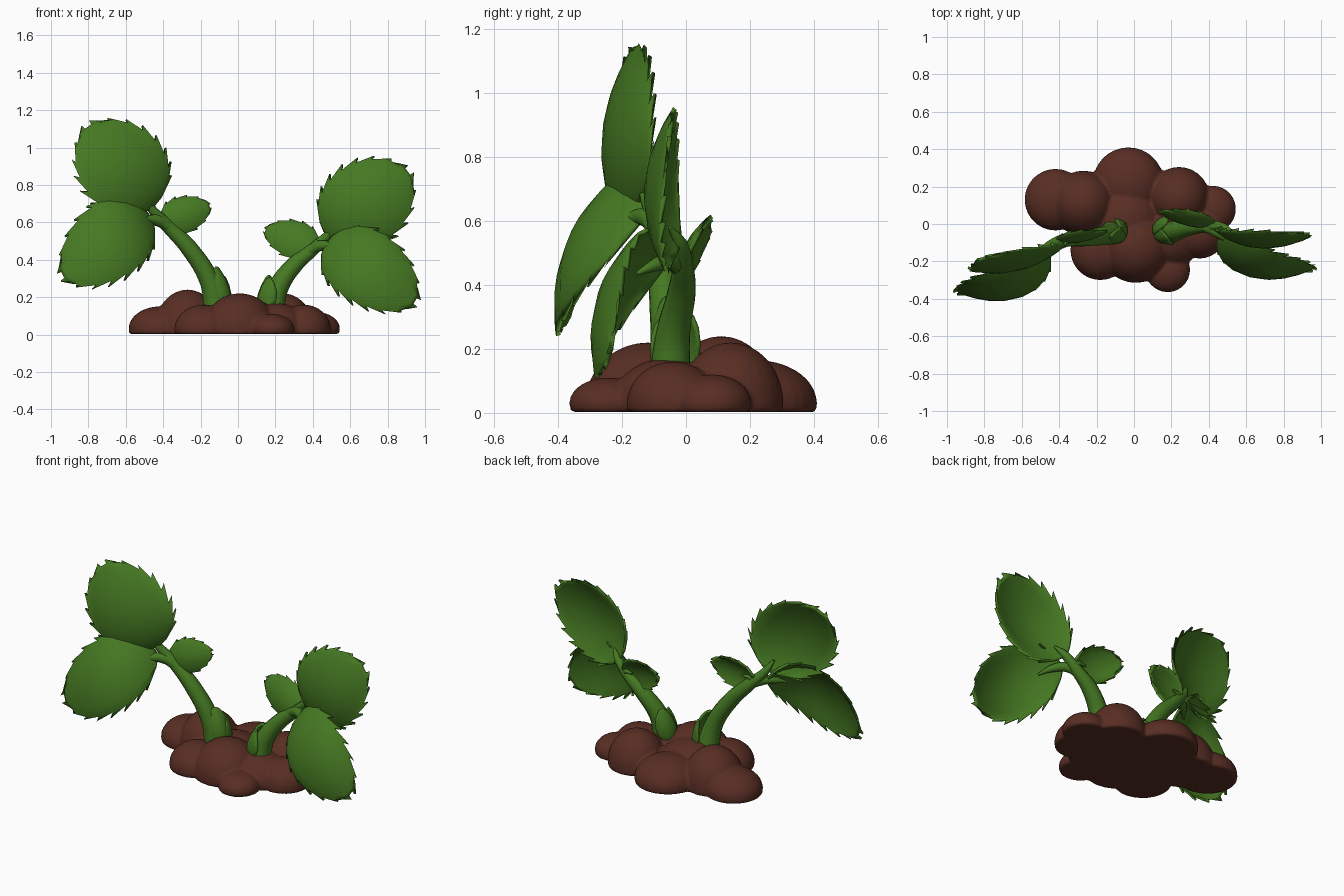
import bpy, bmesh, math
from mathutils import Vector, Matrix

if "Cube" in bpy.data.objects:
    bpy.data.objects.remove(bpy.data.objects["Cube"])


def material(name, rgb):
    m = bpy.data.materials.new(name)
    m.diffuse_color = (*rgb, 1)
    m.use_nodes = True
    m.node_tree.nodes["Principled BSDF"].inputs["Base Color"].default_value = m.diffuse_color
    return m


LEAF = material("leaf green", (0.06, 0.19, 0.016))
SOIL = material("soil brown", (0.098, 0.027, 0.017))


def add_object(name, bm, mat):
    mesh = bpy.data.meshes.new(name)
    bmesh.ops.recalc_face_normals(bm, faces=bm.faces)
    bm.to_mesh(mesh)
    bm.free()
    mesh.materials.append(mat)
    ob = bpy.data.objects.new(name, mesh)
    bpy.context.collection.objects.link(ob)
    return ob


def smooth(ob, degrees=40):
    bpy.ops.object.select_all(action='DESELECT')
    ob.select_set(True)
    bpy.context.view_layer.objects.active = ob
    bpy.ops.object.shade_smooth_by_angle(angle=math.radians(degrees))


def leaf(name, base, tip, side, arch, cup, rows=10, teeth=True, facing=(0, -1, 0), taper=0.12):
    """Cupped oval blade from base to tip; side is the half-width vector."""
    base, tip, side = Vector(base), Vector(tip), Vector(side)
    axis = tip - base
    n = axis.cross(side).normalized()
    if n.dot(Vector(facing)) < 0:
        n = -n

    def point(u, v):
        c = min(max(u, 0), 1)
        s = c ** 0.85
        w = max(0.10, (4 * c * (1 - c)) ** 0.5 * (1 + taper / 2 - taper * c))
        return (base + axis * u + side * (v * w * 0.95)
                + n * (arch * 4 * s * (1 - s) - cup * (v * w) ** 2))

    bm = bmesh.new()
    us = [(1 - math.cos(math.pi * i / rows)) / 2 for i in range(rows + 1)]
    cols = 8
    grid = [[bm.verts.new(point(u, -1 + 2 * j / cols)) for j in range(cols + 1)] for u in us]
    for i in range(rows):
        for j in range(cols):
            bm.faces.new((grid[i][j], grid[i][j + 1], grid[i + 1][j + 1], grid[i + 1][j]))
        # saw teeth pointing toward the tip
        if teeth and i > 0:
            for j, v in ((0, -1.13), (cols, 1.13)):
                t = bm.verts.new(point(us[i + 1] + 0.045, v))
                bm.faces.new((grid[i][j], grid[i + 1][j], t))
    ob = add_object(name, bm, LEAF)
    s = ob.modifiers.new("thickness", 'SOLIDIFY')
    s.thickness = 0.014
    s.offset = 0
    smooth(ob)


def stem(name, pts):
    """Tapered tube through (x, y, z, radius) points."""
    cu = bpy.data.curves.new(name, 'CURVE')
    cu.dimensions = '3D'
    cu.bevel_depth = 1
    cu.bevel_resolution = 3
    cu.resolution_u = 6
    cu.use_fill_caps = True
    sp = cu.splines.new('BEZIER')
    sp.bezier_points.add(len(pts) - 1)
    for bp, (x, y, z, r) in zip(sp.bezier_points, pts):
        bp.co = (x, y, z)
        bp.radius = r
        bp.handle_left_type = bp.handle_right_type = 'AUTO'
    cu.materials.append(LEAF)
    ob = bpy.data.objects.new(name, cu)
    bpy.context.collection.objects.link(ob)
    bpy.ops.object.select_all(action='DESELECT')
    ob.select_set(True)
    bpy.context.view_layer.objects.active = ob
    bpy.ops.object.convert(target='MESH')
    smooth(bpy.context.view_layer.objects.active, 50)


# Soil: flat-bottomed clods (x, y, radius, height) fused together
clods = [(-0.03, 0.22, 0.19, 0.165), (-0.42, 0.13, 0.165, 0.15), (-0.27, 0.11, 0.175, 0.24),
         (0.24, 0.14, 0.165, 0.22), (0.42, 0.08, 0.125, 0.12), (0.35, -0.04, 0.145, 0.16),
         (0.01, -0.12, 0.195, 0.22), (-0.18, -0.14, 0.16, 0.16), (0.18, -0.245, 0.12, 0.11),
         (0.20, -0.06, 0.17, 0.17), (-0.05, 0.02, 0.2, 0.19)]
bm = bmesh.new()
for x, y, r, h in clods:
    c = 0.03
    m = Matrix.Translation((x, y, c)) @ Matrix.Diagonal((r, r, h - c, 1))
    bmesh.ops.create_uvsphere(bm, u_segments=28, v_segments=18, radius=1, matrix=m)
for v in bm.verts:
    v.co.z = max(v.co.z, 0.002)
soil = add_object("soil_mound", bm, SOIL)
rm = soil.modifiers.new("fuse", 'REMESH')
rm.mode = 'VOXEL'
rm.voxel_size = 0.01
rm.use_smooth_shade = True

# Stems and short leaf stalks
stem("left_stem", [(-0.115, -0.045, 0.12, 0.068), (-0.15, -0.06, 0.28, 0.053),
                   (-0.26, -0.075, 0.46, 0.046), (-0.38, -0.09, 0.585, 0.036),
                   (-0.46, -0.12, 0.67, 0.024), (-0.50, -0.15, 0.74, 0.008)])
stem("left_lower_stalk", [(-0.36, -0.09, 0.57, 0.03), (-0.43, -0.12, 0.61, 0.032),
                          (-0.49, -0.165, 0.61, 0.022), (-0.54, -0.22, 0.59, 0.006)])
stem("left_small_stalk", [(-0.36, -0.09, 0.57, 0.02), (-0.39, -0.085, 0.62, 0.017),
                          (-0.34, -0.07, 0.635, 0.006)])
stem("right_stem", [(0.18, -0.05, 0.12, 0.066), (0.215, -0.04, 0.25, 0.055),
                    (0.30, -0.015, 0.37, 0.046), (0.40, -0.01, 0.455, 0.034),
                    (0.48, -0.02, 0.53, 0.024), (0.53, -0.05, 0.58, 0.006)])
stem("right_lower_stalk", [(0.37, -0.01, 0.44, 0.03), (0.44, -0.04, 0.475, 0.03),
                           (0.51, -0.09, 0.465, 0.022), (0.56, -0.155, 0.435, 0.006)])
stem("right_small_stalk", [(0.39, -0.01, 0.45, 0.02), (0.415, 0.005, 0.485, 0.016),
                           (0.36, 0.015, 0.49, 0.006)])

# Large leaves
leaf("left_upper_leaf", (-0.465, -0.13, 0.68), (-0.80, -0.18, 1.11), (0.19, 0.07, 0.14), 0.085, 0.05)
leaf("left_lower_leaf", (-0.47, -0.13, 0.62), (-0.935, -0.36, 0.32), (-0.095, 0.06, 0.185), 0.14, 0.05)
leaf("right_upper_leaf", (0.475, -0.02, 0.535), (0.905, -0.05, 0.87), (-0.14, 0.02, 0.18), 0.09, 0.06)
leaf("right_lower_leaf", (0.47, -0.06, 0.475), (0.945, -0.24, 0.18), (0.10, 0.05, 0.17), 0.13, 0.05)

# Small leaves
leaf("left_small_leaf", (-0.41, -0.085, 0.60), (-0.155, -0.04, 0.685), (-0.03, 0.015, 0.092),
     0.025, 0.03, 7, taper=0.35)
leaf("right_small_leaf", (0.43, 0.0, 0.465), (0.15, 0.07, 0.555), (0.03, 0.03, 0.095),
     0.03, 0.03, 7, taper=0.3)

# Sheaths wrapped around the foot of each stem
leaf("left_sheath", (-0.06, -0.06, 0.12), (-0.12, -0.055, 0.36), (-0.045, -0.055, 0), 0.035, 0.05,
     8, False, (1, -0.6, 0), 0.5)
leaf("left_inner_sheath", (-0.06, -0.02, 0.12), (-0.08, -0.01, 0.31), (-0.03, 0.045, 0), 0.025, 0.03,
     6, False, (1, 0, 0), 0.4)
leaf("right_sheath", (0.13, -0.06, 0.12), (0.17, -0.06, 0.30), (0.045, -0.06, 0), 0.03, 0.05,
     8, False, (-1, -0.6, 0), 0.4)
leaf("right_inner_sheath", (0.12, -0.01, 0.12), (0.17, 0.0, 0.315), (0.035, 0.05, 0), 0.025, 0.03,
     6, False, (-1, 0, 0), 0.4)
